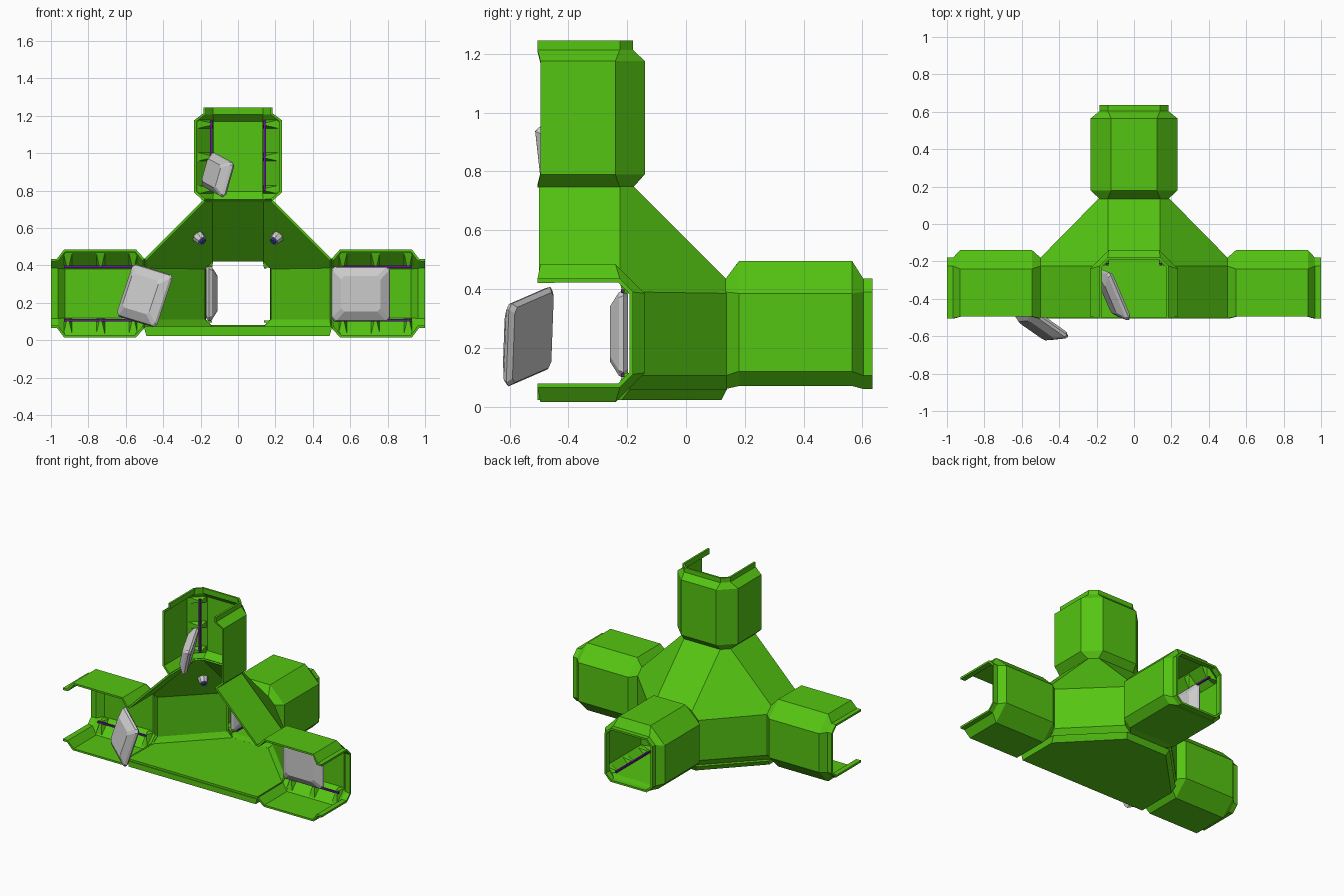
import bpy, bmesh, math
from mathutils import Vector, Matrix, Euler

if "Cube" in bpy.data.objects:
    bpy.data.objects.remove(bpy.data.objects["Cube"])


def material(name, rgb):
    m = bpy.data.materials.new(name)
    m.diffuse_color = (*rgb, 1)
    m.use_nodes = True
    m.node_tree.nodes["Principled BSDF"].inputs["Base Color"].default_value = m.diffuse_color
    return m


GREEN = material("green_shell", (0.09, 0.56, 0.006))
PURPLE = material("purple_strip", (0.12, 0.01, 0.3))
BLUE = material("blue_lens", (0.03, 0.06, 0.45))


def finish(name, bm, mat=None, wall=0, centre=None):
    bmesh.ops.recalc_face_normals(bm, faces=bm.faces)
    if centre:  # make sure open shells face outwards
        c = Vector(centre)
        if sum(f.normal.dot(f.calc_center_median() - c) * f.calc_area() for f in bm.faces) < 0:
            bmesh.ops.reverse_faces(bm, faces=bm.faces)
    me = bpy.data.meshes.new(name)
    bm.to_mesh(me)
    bm.free()
    ob = bpy.data.objects.new(name, me)
    bpy.context.collection.objects.link(ob)
    if mat:
        me.materials.append(mat)
    if wall:
        s = ob.modifiers.new("wall", 'SOLIDIFY')
        s.thickness, s.offset = wall, -1
    return ob


def hull(points):
    bm = bmesh.new()
    for p in points:
        bm.verts.new(p)
    r = bmesh.ops.convex_hull(bm, input=bm.verts)
    bmesh.ops.delete(bm, geom=list({g for g in r["geom_interior"] if isinstance(g, bmesh.types.BMVert)}), context='VERTS')
    bmesh.ops.dissolve_limit(bm, angle_limit=math.radians(2), verts=bm.verts, edges=bm.edges)
    return bm


# Tube cross-sections in (u across, v towards the closed back)
def open_section(w, top, c, front):
    half = [(w, front), (w, top - c), (w - c, top)]
    return half + [(-u, v) for u, v in reversed(half)]


def closed_section(w, top, c, bottom, cb):
    half = [(w - cb, bottom), (w, bottom + cb), (w, top - c), (w - c, top)]
    return half + [(-u, v) for u, v in reversed(half)]


OPEN = (open_section(0.185, -0.18, 0.045, -0.505), open_section(0.235, -0.14, 0.1, -0.495))
CLOSED = (closed_section(0.185, 0.435, 0.045, 0.06, 0.045), closed_section(0.232, 0.495, 0.11, 0.07, 0.05))


def tube(name, place, sections, closed, corners, centre):
    end, mid = sections
    bm = bmesh.new()
    rings = [[bm.verts.new(place(t, u, v)) for u, v in sec]
             for t, sec in ((0, end), (0.045, mid), (0.43, mid), (0.468, end), (0.5, end))]
    n = len(end)
    for a, b in zip(rings, rings[1:]):
        for i in range(n if closed else n - 1):
            j = (i + 1) % n
            bm.faces.new((a[i], a[j], b[j], b[i]))
    finish(name, bm, GREEN, 0.014, centre)
    # corner gussets and light strips inside the chamfers
    for k, (a, b, tip) in enumerate(corners):
        for s in (1, -1):
            for t in (0.06, 0.235, 0.41):
                pts = [place(t + d, s * u, v) for u, v in (a, b) for d in (-0.025, 0.025)]
                pts += [place(t + d, s * tip[0], tip[1]) for d in (-0.004, 0.004)]
                finish(name + "_gusset", hull(pts), GREEN)
            box = [place(t, s * (tip[0] + du), tip[1] + dv)
                   for t in (0.055, 0.43) for du in (0.002, 0.014) for dv in (-0.006, 0.006)]
            finish(name + "_light_strip", hull(box), PURPLE)


OPEN_CORNER = [((0.225, -0.24), (0.135, -0.15), (0.135, -0.215))]
CLOSED_CORNERS = [((0.222, 0.385), (0.122, 0.485), (0.138, 0.388)),
                  ((0.222, 0.12), (0.18, 0.08), (0.138, 0.1))]

for side, sx in (("right", 1), ("left", -1)):
    tube(side + "_tube", lambda t, u, v: (sx * (0.5 + t), v, 0.25 + u),
         OPEN, False, OPEN_CORNER, (sx * 0.75, -0.35, 0.25))
tube("upper_tube", lambda t, u, v: (u, v, 0.745 + t), OPEN, False, OPEN_CORNER, (0, -0.35, 1.0))
tube("rear_tube", lambda t, u, v: (u, 0.135 + t, v), CLOSED, True, CLOSED_CORNERS, (0, 0.38, 0.27))

# Hub shell joining the four tube mouths, open at the front
corner = [(0.185, -0.5, 0.75), (0.185, -0.225, 0.75), (0.14, -0.18, 0.75),
          (0.5, -0.5, 0.435), (0.5, -0.225, 0.435), (0.5, -0.18, 0.39),
          (0.5, -0.18, 0.105), (0.5, -0.225, 0.06), (0.5, -0.5, 0.06),
          (0.14, 0.14, 0.43), (0.185, 0.14, 0.385), (0.185, 0.14, 0.105), (0.14, 0.14, 0.06)]
bm = hull([(s * x, y, z) for x, y, z in corner for s in (1, -1)])
bm.normal_update()
mouths = []
for f in bm.faces:
    c = f.calc_center_median()
    if c.y < -0.499 or c.y > 0.139 or abs(c.x) > 0.499 or c.z > 0.749:
        mouths.append(f)
bmesh.ops.delete(bm, geom=mouths, context='FACES')
finish("hub_shell", bm, GREEN, 0.014, (0, -0.25, 0.3))

# Floor slab under the hub
slab = [(0.5, -0.505, 0.06), (0.5, -0.19, 0.06), (0.175, 0.14, 0.06),
        (0.49, -0.505, 0.022), (0.49, -0.22, 0.022), (0.16, 0.12, 0.022)]
finish("hub_floor", hull([(s * x, y, z) for x, y, z in slab for s in (1, -1)]), GREEN)


# Chamfered wall panels: one design, some fixed and some drifting loose
def panel(name, loc, rot=(0, 0, 0), scale=(1, 1, 1)):
    pts = []
    for w, h, y in ((0.14, 0.135, 0.0), (0.157, 0.148, -0.015), (0.15, 0.142, -0.03), (0.105, 0.095, -0.06)):
        k = 0.018
        pts += [(sx * a, y, sz * b) for a, b in ((w, h - k), (w - k, h)) for sx in (1, -1) for sz in (1, -1)]
    bm = hull(pts)
    bmesh.ops.transform(bm, verts=bm.verts, matrix=Matrix.LocRotScale(
        Vector(loc), Euler([math.radians(a) for a in rot]), Vector(scale)))
    finish(name, bm)


panel("right_wall_panel", (0.657, -0.198, 0.247))
panel("rear_wall_panel", (-0.17, 0.3, 0.25), (0, 0, 90))
panel("loose_panel_left", (-0.49, -0.52, 0.235), (-12, 14, -35), (0.85, 1, 1))
panel("loose_panel_upper", (-0.09, -0.37, 0.88), (-12, 12, -67), (0.9, 1, 0.66))

# Small lamps on the sloped hub faces
for s in (1, -1):
    n = Vector((s, 1, 1)).normalized()
    base = Vector((s * 0.22, -0.075, 0.56))
    turn = n.to_track_quat('Z', 'Y').to_matrix().to_4x4()
    for name, r, depth, off, mat in (("lamp_housing", 0.034, 0.04, -0.03, None),
                                     ("lamp_lens", 0.02, 0.02, -0.05, BLUE)):
        bm = bmesh.new()
        bmesh.ops.create_cone(bm, cap_ends=True, segments=8, radius1=r * 0.8, radius2=r, depth=depth,
                              matrix=Matrix.Translation(base + n * off) @ turn)
        finish(name, bm, mat)
